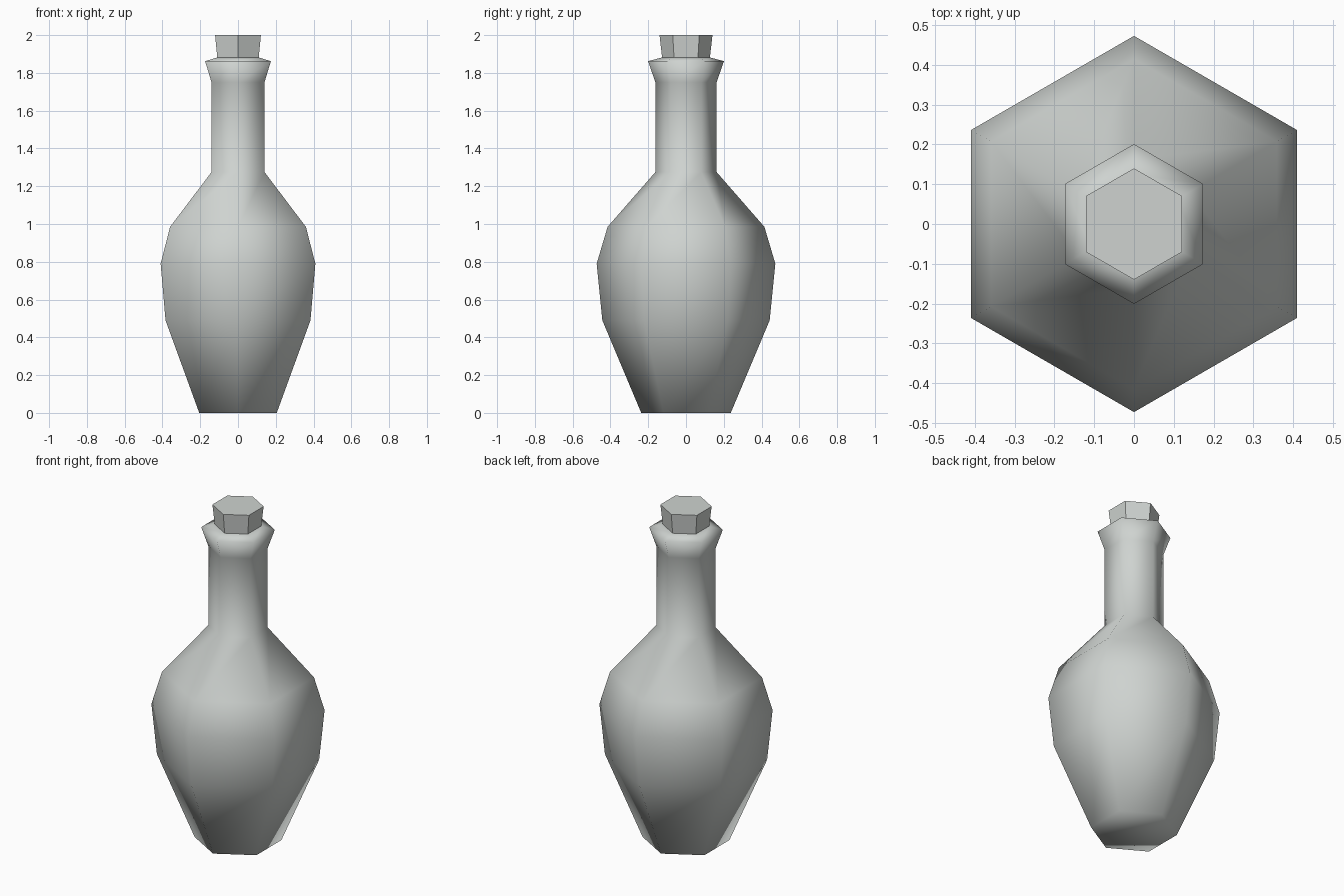
import bpy, bmesh
from math import sin, cos, pi

if "Cube" in bpy.data.objects:
    bpy.data.objects.remove(bpy.data.objects["Cube"], do_unlink=True)

SIDES = 6


def material(name, colour):
    mat = bpy.data.materials.new(name)
    mat.use_nodes = True
    mat.diffuse_color = colour
    mat.node_tree.nodes["Principled BSDF"].inputs["Base Color"].default_value = colour
    return mat


def lathe(name, profile, mat, smooth):
    """Six-sided solid through (radius, height) rings, corners on the y axis."""
    bm = bmesh.new()
    rings = []
    for r, z in profile:
        angles = [pi / 2 + 2 * pi * i / SIDES for i in range(SIDES)]
        rings.append([bm.verts.new((r * cos(a), r * sin(a), z)) for a in angles])
    for low, high in zip(rings, rings[1:]):
        for i in range(SIDES):
            j = (i + 1) % SIDES
            bm.faces.new((low[i], low[j], high[j], high[i]))
    bm.faces.new(rings[0][::-1])
    bm.faces.new(rings[-1])
    for face in bm.faces:
        face.smooth = smooth
    mesh = bpy.data.meshes.new(name)
    bm.to_mesh(mesh)
    bm.free()
    mesh.materials.append(mat)
    obj = bpy.data.objects.new(name, mesh)
    bpy.context.collection.objects.link(obj)
    return obj


grey = material("pale grey", (0.62, 0.65, 0.63, 1))

# Bottle: base, belly, shoulder, neck and flared lip
lathe("bottle", [(0.237, 0), (0.443, 0.49), (0.473, 0.79), (0.415, 0.985),
                 (0.162, 1.275), (0.162, 1.75), (0.201, 1.862), (0.126, 1.882)],
      grey, True)

# Stopper: widens towards its top
lathe("stopper", [(0.126, 1.875), (0.14, 2.0)], grey, False)
